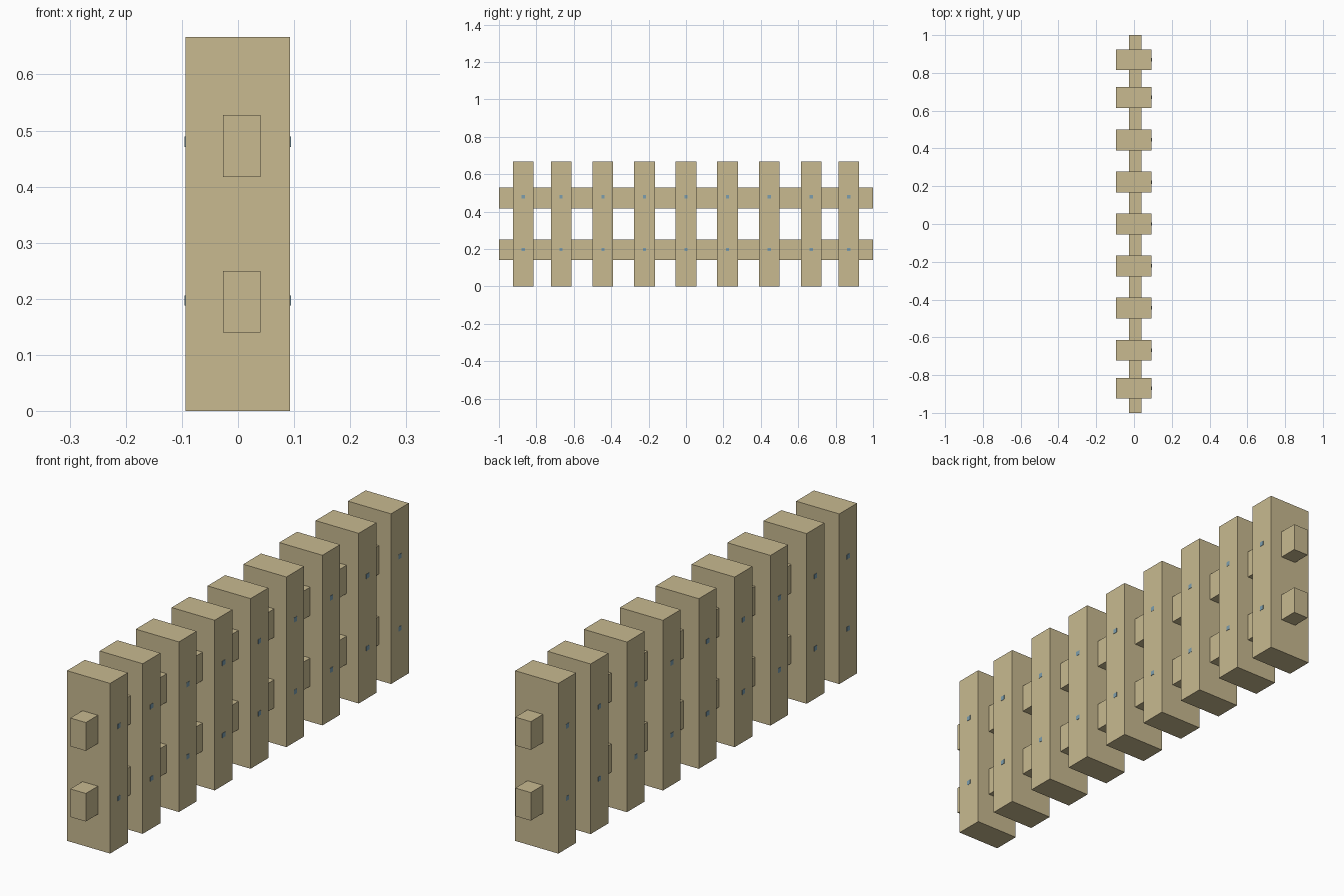
import bpy, math

if "Cube" in bpy.data.objects:
    bpy.data.objects.remove(bpy.data.objects["Cube"])

def material(name, rgb):
    m = bpy.data.materials.new(name)
    m.diffuse_color = (*rgb, 1)
    m.use_nodes = True
    m.node_tree.nodes["Principled BSDF"].inputs["Base Color"].default_value = m.diffuse_color
    return m

wood = material("tan wood", (0.58, 0.49, 0.28))
steel = material("blue grey nail", (0.20, 0.34, 0.42))

def box(name, lo, hi, mat):
    bpy.ops.mesh.primitive_cube_add(size=1, location=[(a + b) / 2 for a, b in zip(lo, hi)])
    o = bpy.context.object
    o.name = name
    o.scale = [b - a for a, b in zip(lo, hi)]
    bpy.ops.object.transform_apply(location=False, rotation=False, scale=True)
    o.data.materials.append(mat)

# two horizontal rails
for name, z0, z1 in (("lower_rail", 0.14, 0.25), ("upper_rail", 0.417, 0.528)):
    box(name, (-0.027, -1, z0), (0.04, 1, z1), wood)

# nine upright pickets, each with nail heads on both broad faces
for i, y in enumerate((-0.87, -0.668, -0.444, -0.222, 0, 0.222, 0.445, 0.67, 0.87)):
    box(f"picket_{i}", (-0.094, y - 0.055, 0), (0.093, y + 0.055, 0.667), wood)
    for label, z in (("lower", 0.197), ("upper", 0.48)):
        box(f"{label}_nail_{i}", (-0.0952, y - 0.009, z - 0.009),
            (0.0942, y + 0.009, z + 0.009), steel)
